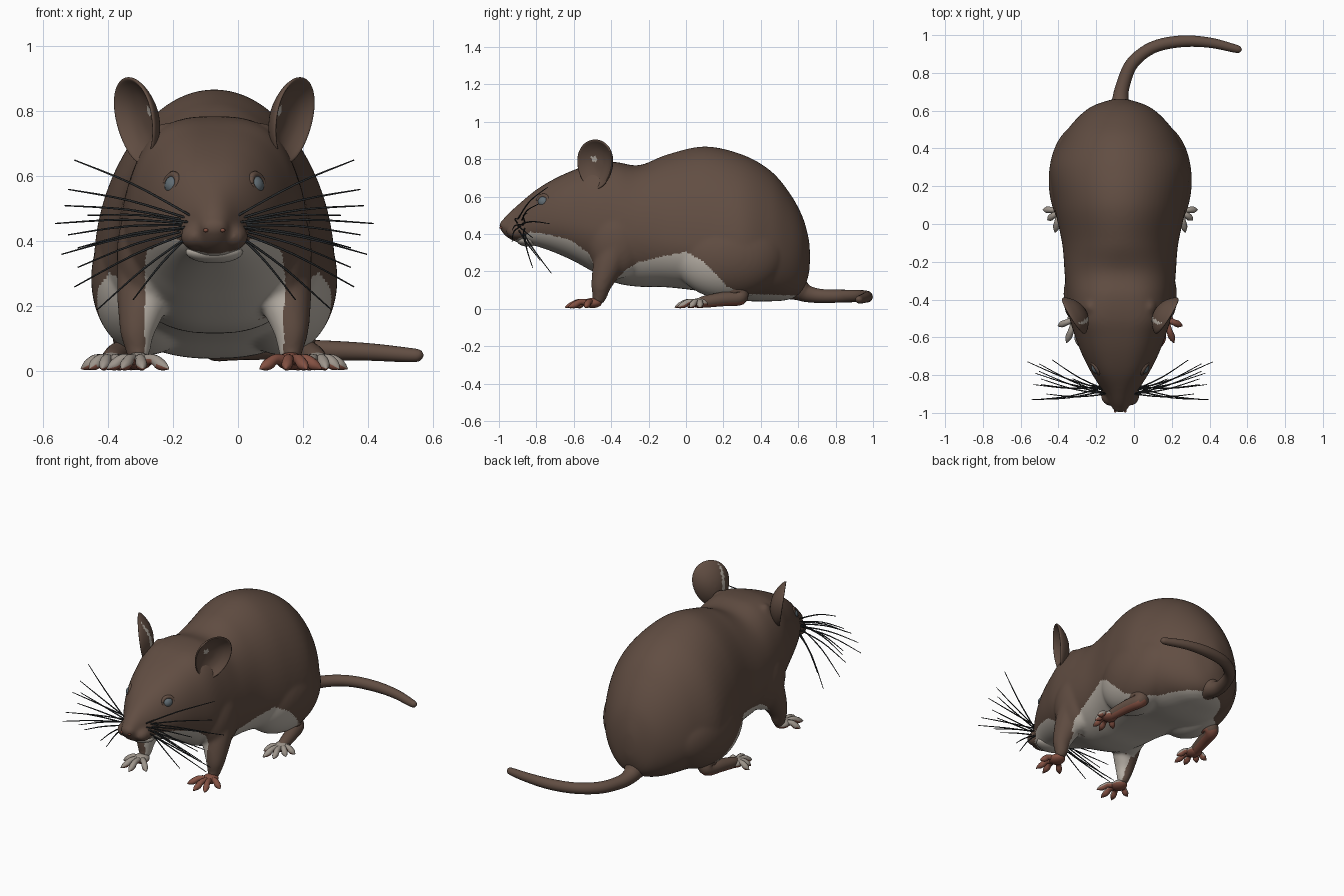
import bpy, bmesh, math
from mathutils import Vector, Matrix

cube = bpy.data.objects.get("Cube")
if cube:
    bpy.data.objects.remove(cube, do_unlink=True)

CX = -0.073  # body centre line


def material(name, rgb):
    m = bpy.data.materials.new(name)
    m.use_nodes = True
    m.diffuse_color = (*rgb, 1)
    node = next(n for n in m.node_tree.nodes if n.type == 'BSDF_PRINCIPLED')
    node.inputs["Base Color"].default_value = (*rgb, 1)
    node.inputs["Roughness"].default_value = 0.8
    return m


BROWN = material("brown fur", (0.12, 0.075, 0.055))
PALE = material("pale belly fur", (0.5, 0.455, 0.4))
TOE = material("pale toe skin", (0.34, 0.3, 0.26))
RED = material("reddish skin", (0.23, 0.082, 0.055))
EYE = material("grey eye", (0.12, 0.15, 0.17))
DARK = material("dark whisker", (0.025, 0.028, 0.03))


def smooth(rows, n):
    """Catmull-Rom interpolation of rows of numbers."""
    out = []
    last = len(rows) - 1
    for i in range(last):
        a, b, c, d = (rows[min(max(k, 0), last)] for k in (i - 1, i, i + 1, i + 2))
        for j in range(n):
            t = j / n
            out.append([0.5 * (2 * q + (r - p) * t + (2 * p - 5 * q + 4 * r - s) * t * t
                               + (3 * q - p - 3 * r + s) * t ** 3)
                        for p, q, r, s in zip(a, b, c, d)])
    return out + [list(rows[-1])]


def skin(bm, rings):
    """Join rings of points into a closed surface."""
    loops = [[bm.verts.new(p) for p in ring] for ring in rings]
    n = len(loops[0])
    for a, b in zip(loops, loops[1:]):
        for i in range(n):
            j = (i + 1) % n
            bm.faces.new((a[i], a[j], b[j], b[i]))
    bm.faces.new(loops[0])
    bm.faces.new(loops[-1])


def tube(bm, rows, sides=12, steps=5):
    """Sweep a circle along rows of (x, y, z, radius)."""
    pts = smooth(rows, steps)
    centres = [Vector(p[:3]) for p in pts]
    u = Vector((0.31, 0.2, 0.93))
    rings = []
    for i, c in enumerate(centres):
        t = (centres[min(i + 1, len(pts) - 1)] - centres[max(i - 1, 0)]).normalized()
        u = (u - t * u.dot(t)).normalized()
        w = t.cross(u)
        rings.append([c + (u * math.cos(a) + w * math.sin(a)) * max(pts[i][3], 0.001)
                      for a in (math.tau * k / sides for k in range(sides))])
    skin(bm, rings)


def ball(bm, centre, radii, segments=32):
    m = Matrix.Translation(centre) @ Matrix.Diagonal((*radii, 1))
    bmesh.ops.create_uvsphere(bm, u_segments=segments, v_segments=segments * 3 // 4,
                              radius=1, matrix=m)


def finish(name, bm, mats, rule=None):
    bmesh.ops.recalc_face_normals(bm, faces=bm.faces[:])
    bm.normal_update()
    for f in bm.faces:
        f.smooth = True
        if rule:
            f.material_index = rule(f.calc_center_median(), f.normal)
    me = bpy.data.meshes.new(name)
    bm.to_mesh(me)
    bm.free()
    for m in mats:
        me.materials.append(m)
    ob = bpy.data.objects.new(name, me)
    bpy.context.scene.collection.objects.link(ob)
    return ob


def blended(bm):
    """Fuse overlapping masses into one soft skin."""
    ob = finish("masses", bm, [])
    remesh = ob.modifiers.new("fuse", 'REMESH')
    remesh.mode = 'VOXEL'
    remesh.voxel_size = 0.01
    soften = ob.modifiers.new("soften", 'SMOOTH')
    soften.factor = 0.5
    soften.iterations = 10
    bpy.context.view_layer.update()
    result = ob.evaluated_get(bpy.context.evaluated_depsgraph_get())
    out = bmesh.new()
    out.from_mesh(result.to_mesh())
    bpy.data.objects.remove(ob, do_unlink=True)
    return out


# Height of the pale fur edge along the body: (y, z)
EDGE = [(-0.95, 0.35), (-0.88, 0.38), (-0.83, 0.412), (-0.75, 0.4), (-0.62, 0.37), (-0.55, 0.32),
        (-0.48, 0.3), (-0.4, 0.13), (-0.32, 0.21), (-0.25, 0.25), (-0.1, 0.285), (0, 0.305),
        (0.1, 0.25), (0.22, 0.12), (0.32, 0.08), (0.62, 0.07)]


def belly(c, n):
    if -0.56 < c.y < -0.37:  # brown outer leg, pale chest between the legs
        return int(abs(c.x - CX) < 0.215 and c.z < 0.32)
    for (y0, z0), (y1, z1) in zip(EDGE, EDGE[1:]):
        if y0 <= c.y < y1:
            return int(c.z < z0 + (z1 - z0) * (c.y - y0) / (y1 - y0))
    return 0


# Head and torso loft: y, top, bottom, half width, height of widest point, upper roundness
STATIONS = [(-0.99, 0.462, 0.42, 0.026, 0.44, 1), (-0.96, 0.5, 0.385, 0.048, 0.44, 1),
            (-0.9, 0.555, 0.355, 0.082, 0.44, 1), (-0.8, 0.637, 0.335, 0.146, 0.46, 0.78),
            (-0.7, 0.697, 0.3, 0.198, 0.47, 0.74), (-0.6, 0.742, 0.255, 0.237, 0.46, 0.68),
            (-0.5, 0.775, 0.2, 0.268, 0.44, 0.6), (-0.38, 0.785, 0.14, 0.285, 0.41, 0.7),
            (-0.25, 0.768, 0.118, 0.295, 0.4, 0.85), (-0.1, 0.825, 0.115, 0.308, 0.37, 1),
            (0.1, 0.868, 0.09, 0.35, 0.34, 1), (0.3, 0.825, 0.045, 0.37, 0.31, 1),
            (0.45, 0.74, 0.04, 0.31, 0.3, 1), (0.55, 0.625, 0.05, 0.238, 0.29, 1),
            (0.62, 0.5, 0.09, 0.155, 0.29, 1), (0.655, 0.38, 0.18, 0.06, 0.28, 1),
            (0.663, 0.3, 0.26, 0.015, 0.28, 1)]
rings = []
for y, top, bottom, half, mid, power in smooth(STATIONS, 7):
    ring = []
    for k in range(72):
        s, c = math.sin(math.tau * k / 72), math.cos(math.tau * k / 72)
        x = half * math.copysign(abs(s) ** (power if c > 0 else 0.8), s)
        ring.append((CX + x, y, mid + c * (top - mid if c > 0 else mid - bottom)))
    rings.append(ring)
bm = bmesh.new()
skin(bm, rings)
ball(bm, (CX, -0.968, 0.444), (0.045, 0.032, 0.032), 20)
for s in (1, -1):
    # Muzzle pad, ear root, thigh and shoulder
    ball(bm, (CX + s * 0.06, -0.9, 0.415), (0.044, 0.062, 0.042), 24)
    ball(bm, (CX + s * 0.152, -0.44, 0.69), (0.045, 0.055, 0.075), 24)
    ball(bm, (CX + s * 0.205, 0.23, 0.285), (0.174, 0.3, 0.235), 48)
    ball(bm, (CX + s * 0.195, -0.37, 0.36), (0.105, 0.16, 0.2), 32)
    # Front leg
    tube(bm, [(CX + s * x, y, z, r) for x, y, z, r in (
        (0.2, -0.37, 0.34, 0.1), (0.22, -0.42, 0.22, 0.08), (0.236, -0.452, 0.13, 0.056),
        (0.235, -0.462, 0.07, 0.04), (0.235, -0.475, 0.035, 0.03))], 28)
finish("body", blended(bm), [BROWN, PALE], belly)

# Pale lower lip under the muzzle pads
bm = bmesh.new()
ball(bm, (CX, -0.845, 0.367), (0.088, 0.06, 0.034), 28)
finish("lower_lip", bm, [PALE])

# Tail curving to the left
bm = bmesh.new()
tube(bm, [(CX, 0.52, 0.14, 0.085), (CX, 0.6, 0.105, 0.062), (CX, 0.65, 0.08, 0.045),
          (-0.06, 0.73, 0.068, 0.037), (-0.01, 0.85, 0.068, 0.034), (0.1, 0.935, 0.068, 0.032),
          (0.25, 0.967, 0.065, 0.031), (0.4, 0.96, 0.06, 0.027), (0.53, 0.93, 0.05, 0.022),
          (0.56, 0.922, 0.05, 0.016), (0.57, 0.919, 0.05, 0.003)], 20)
finish("tail", bm, [BROWN])

# Whisker tips: sideways, y, z
WHISKERS = [(0.43, -0.74, 0.65), (0.45, -0.79, 0.56), (0.46, -0.85, 0.51), (0.39, -0.9, 0.48),
            (0.49, -0.73, 0.455), (0.45, -0.93, 0.42), (0.42, -0.82, 0.38), (0.47, -0.93, 0.36),
            (0.42, -0.85, 0.32), (0.43, -0.78, 0.26), (0.36, -0.72, 0.19), (0.25, -0.82, 0.22)]

for s, side in ((1, "left"), (-1, "right")):
    def row(x, *rest):
        return (CX + s * x, *rest)

    # Nostril
    bm = bmesh.new()
    ball(bm, row(0.026, -0.99, 0.434), (0.008, 0.008, 0.006), 12)
    finish(side + "_nostril", bm, [RED])

    # Eye under a thin lid rim
    bm = bmesh.new()
    ball(bm, row(0.123, -0.758, 0.572), (0.03, 0.034, 0.031), 24)
    finish(side + "_eye", bm, [EYE])
    out = Vector((s * 0.8, -0.5, 0.32)).normalized()
    across = out.cross(Vector((0, 0, 1))).normalized()
    up = across.cross(out)
    centre = Vector(row(0.133, -0.766, 0.577))
    bm = bmesh.new()
    tube(bm, [(*(centre + across * 0.034 * math.cos(a) + up * 0.029 * math.sin(a)),
               0.008 + 0.004 * math.sin(a)) for a in (math.tau * k / 16 for k in range(17))], 8, 2)
    finish(side + "_eyelid", bm, [BROWN])

    # Dished ear, with pale patches on the back and in the hollow
    u = Vector((s * 0.52, 0.854, 0))
    v = Vector((s * 0.16, 0, 1)).normalized()
    n = Vector((s * 0.854, -0.52, 0))
    centre = Vector(row(0.238, -0.483, 0.772))
    profile = [(0.02, -0.06), (0.3, -0.056), (0.6, -0.042), (0.85, -0.02), (0.97, -0.004),
               (1, 0.006), (0.95, 0.01), (0.82, -0.004), (0.6, -0.022), (0.3, -0.034), (0.02, -0.036)]
    rings = []
    for r, depth in smooth(profile, 3):
        ring = []
        for k in range(56):
            a = math.tau * k / 56
            width = 0.11 * (1 + 0.13 * math.sin(a))
            ring.append(centre + u * r * width * math.cos(a) + v * r * 0.135 * math.sin(a) + n * depth)
        rings.append(ring)
    bm = bmesh.new()
    skin(bm, rings)

    def ear_rule(c, normal):
        d = c - centre
        back = normal.dot(n) < -0.3 and normal.y > 0 and -0.1 < d.dot(u) < -0.045 and d.z > -0.05
        spot = normal.dot(n) > 0.3 and (d - n * d.dot(n) + u * 0.03 - v * 0.03).length < 0.016
        return int(back or spot)
    finish(side + "_ear", bm, [BROWN, PALE], ear_rule)

    # Whiskers fan out from the muzzle
    bm = bmesh.new()
    for i, (x, y, z) in enumerate(WHISKERS):
        by, bz = -0.9 + 0.02 * (i % 3), 0.45 + (z - 0.42) * 0.12
        tube(bm, [row(0.07, by, bz, 0.004),
                  row((x + 0.07) / 2, (by + y) / 2 - 0.015, (bz + z) / 2 + 0.012, 0.0036),
                  row(x, y, z, 0.002)], 5, 4)
    finish(side + "_whiskers", bm, [DARK])

    # Hind leg down to the heel and forward along the foot
    bm = bmesh.new()
    tube(bm, [row(0.235, 0.2, 0.18, 0.09), row(0.255, 0.27, 0.1, 0.06), row(0.272, 0.285, 0.06, 0.042),
              row(0.295, 0.2, 0.052, 0.038), row(0.315, 0.1, 0.038, 0.032), row(0.32, 0.06, 0.03, 0.022)], 20)
    finish(side + "_hind_leg", bm, [BROWN, RED], lambda c, m: int(m.z < -0.55 and c.z < 0.12))

    # Paws: palm plus spread toes with tapering tips, red pads below
    paws = {"front": ((0.235, -0.5), [(0.33, -0.54), (0.285, -0.63), (0.22, -0.647), (0.14, -0.59)]),
            "hind": ((0.318, 0.075), [(0.41, 0.075), (0.385, 0.02), (0.345, -0.045), (0.285, -0.06),
                                      (0.24, 0.01)])}
    for kind, ((px, py), tips) in paws.items():
        bm = bmesh.new()
        ball(bm, row(px, py, 0.031), (0.044, 0.05, 0.027), 20)
        for tx, ty in tips:
            def along(f, z, r):
                return row(px + (tx - px) * f, py + (ty - py) * f, z, r)
            tube(bm, [along(0.2, 0.033, 0.018), along(0.5, 0.037, 0.016), along(0.72, 0.022, 0.018),
                      along(0.86, 0.015, 0.013), along(1, 0.008, 0.002)], 10, 4)
        top = RED if (kind, s) == ("front", 1) else TOE
        finish(f"{side}_{kind}_paw", bm, [top, RED], lambda c, m: int(m.z < -0.2))
